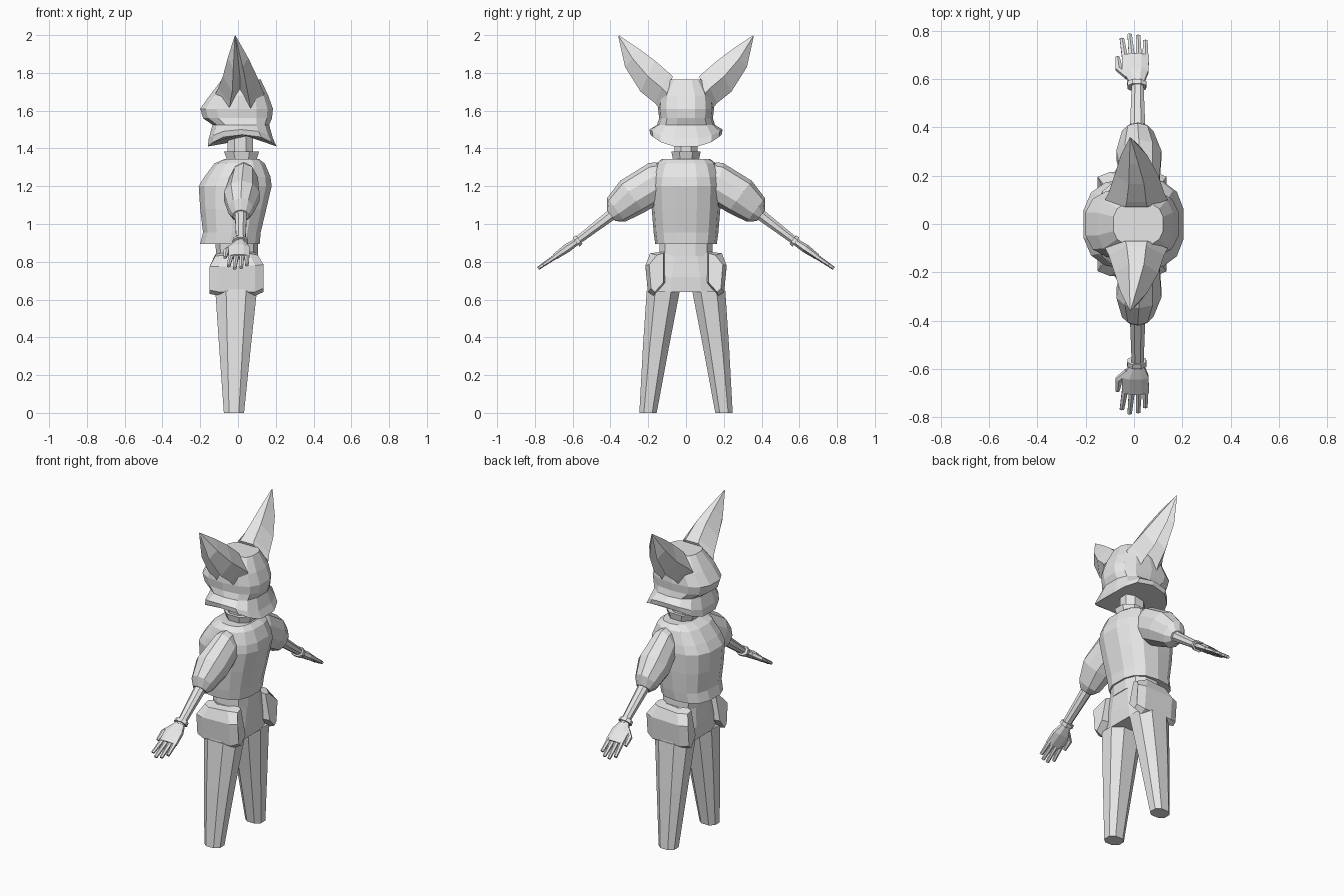
import bpy, bmesh, math
from mathutils import Vector

grey = bpy.data.materials.new("plain_grey")
grey.diffuse_color = (0.8, 0.8, 0.8, 1)

X = Vector((1, 0, 0))
Y = Vector((0, 1, 0))


def section(center, u, v, a, b, n=10, p=2.0, dip=0.0):
    """Rounded ring with flat faces on its axes; dip lowers the u ends and lifts the v ends."""
    k = math.cos(math.pi / n) ** (2 / p)
    ring = []
    for i in range(n):
        t = 2 * math.pi * (i + 0.5) / n
        c, s = math.cos(t), math.sin(t)
        cu = math.copysign(abs(c) ** (2 / p), c) / k
        sv = math.copysign(abs(s) ** (2 / p), s) / k
        q = Vector(center) + u * (a * cu) + v * (b * sv)
        q.z -= dip * math.cos(2 * t)
        ring.append(q)
    return ring


def loft(name, rings, mirror=False):
    """Skin a list of equal rings, cap both ends, and mirror to the other side if asked."""
    bm = bmesh.new()
    rows = [[bm.verts.new(q) for q in r] for r in rings]
    n = len(rows[0])
    for r0, r1 in zip(rows, rows[1:]):
        for i in range(n):
            j = (i + 1) % n
            bm.faces.new((r0[i], r0[j], r1[j], r1[i]))
    bm.faces.new(rows[0][::-1])
    bm.faces.new(rows[-1])
    bmesh.ops.recalc_face_normals(bm, faces=bm.faces)
    mesh = bpy.data.meshes.new(name)
    bm.to_mesh(mesh)
    bm.free()
    mesh.materials.append(grey)
    ob = bpy.data.objects.new(name, mesh)
    bpy.context.collection.objects.link(ob)
    if mirror:
        m = ob.modifiers.new("mirror", 'MIRROR')
        m.use_axis = (False, True, False)
        m.use_mirror_merge = False
    return ob


def stack(name, levels, n=12, p=2.4):
    """Upright body: levels of (z, x_min, x_max, half_width_y, dip)."""
    return loft(name, [section(((x0 + x1) / 2, 0, z), X, Y, (x1 - x0) / 2, hy, n, p, d)
                       for z, x0, x1, hy, d in levels])


def limb(name, stations, n=8, p=2.2):
    """Arm piece: stations of (x, y, z, half_width_x, half_thickness) along the arm."""
    up = Vector((0, 0.6, 0.8))
    return loft(name, [section((x, y, z), X, up, a, b, n, p)
                       for x, y, z, a, b in stations], True)


# Head with a flared lower rim
stack("head", [(1.44, -0.16, 0.205, 0.185, 0.033), (1.475, -0.155, 0.185, 0.19, 0.025),
               (1.525, -0.135, 0.165, 0.15, 0.0), (1.56, -0.185, 0.18, 0.14, 0.0),
               (1.61, -0.2, 0.185, 0.145, 0.0), (1.68, -0.15, 0.16, 0.14, 0.0),
               (1.765, -0.085, 0.12, 0.088, 0.0)], 14, 2.7)

# Ears: six-sided shells, hollow on the outer side
ear = []
for x, yi, zi, yo, zo, hx in [(0.01, 0.07, 1.78, 0.13, 1.60, 0.13),
                              (0.01, 0.09, 1.80, 0.165, 1.64, 0.115),
                              (0.01, 0.165, 1.865, 0.24, 1.70, 0.09),
                              (0.0, 0.245, 1.925, 0.322, 1.83, 0.055),
                              (-0.015, 0.355, 1.998, 0.358, 1.992, 0.003)]:
    a, b = Vector((x, yi, zi)), Vector((x, yo, zo))
    ear.append([a + (b - a) * t + X * (hx * s) for t, s in
                ((0, 0.35), (0, -0.35), (0.5, -1), (1, -0.45), (0.5, 0), (1, 0.45), (0.5, 1))])
loft("ear", ear, True)

# Neck and collar
stack("neck", [(1.32, -0.055, 0.08, 0.06, 0), (1.5, -0.055, 0.08, 0.06, 0)], 8, 2.2)
stack("collar", [(1.32, -0.06, 0.1, 0.07, 0), (1.345, -0.06, 0.1, 0.07, 0),
                 (1.385, -0.075, 0.112, 0.078, 0)], 8, 2.2)

# Jacket
stack("jacket", [(0.895, -0.2, 0.115, 0.16, 0), (0.955, -0.185, 0.12, 0.168, 0),
                 (1.08, -0.2, 0.15, 0.178, 0), (1.2, -0.208, 0.178, 0.183, 0),
                 (1.25, -0.178, 0.172, 0.175, 0), (1.32, -0.125, 0.142, 0.155, 0),
                 (1.345, -0.07, 0.11, 0.125, 0)], 14, 2.6)

# Puffed sleeve, forearm and wrist band
up, side = Vector((0, 0.25, 0.97)), X
loft("sleeve", [section((0.03, 0.13, 1.225), X, up, 0.065, 0.1, 10),
                section((0.03, 0.17, 1.215), X, up, 0.075, 0.105, 10),
                section((0.02, 0.285, 1.145), X, Vector((0, 0.6, 0.8)), 0.093, 0.1, 10),
                section((0.015, 0.37, 1.075), X, Vector((0, 0.6, 0.8)), 0.065, 0.075, 10),
                section((0.015, 0.397, 1.045), X, Vector((0, 0.6, 0.8)), 0.042, 0.035, 10)], True)
limb("forearm", [(0.015, 0.38, 1.06, 0.032, 0.03), (0.015, 0.59, 0.9, 0.024, 0.02)])
limb("wrist_band", [(0.012, 0.565, 0.917, 0.038, 0.028), (0.012, 0.582, 0.904, 0.04, 0.03)])

# Hand
limb("palm", [(0.012, 0.578, 0.907, 0.026, 0.018), (0.005, 0.63, 0.872, 0.055, 0.023),
              (0.006, 0.695, 0.826, 0.056, 0.016)])
for i, (xb, xt, yt) in enumerate([(-0.036, -0.05, 0.765), (-0.008, -0.018, 0.783),
                                  (0.02, 0.017, 0.778), (0.047, 0.047, 0.757)]):
    limb("finger_%d" % (i + 1), [(xb, 0.68, 0.835, 0.013, 0.012),
                                 (xt, yt, 0.835 - (yt - 0.68) * 0.68, 0.009, 0.008)], 6)
limb("thumb", [(-0.02, 0.605, 0.888, 0.016, 0.014), (-0.062, 0.64, 0.858, 0.015, 0.013),
               (-0.068, 0.69, 0.822, 0.008, 0.008)], 6)

# Belt and hips
stack("belt", [(0.83, -0.115, 0.105, 0.142, 0), (0.9, -0.12, 0.105, 0.14, 0)], 12, 2.6)
stack("hips", [(0.64, -0.12, 0.1, 0.205, 0), (0.72, -0.125, 0.105, 0.195, 0),
               (0.85, -0.108, 0.1, 0.145, 0)], 12, 2.8)

# Trouser legs
loft("leg", [section(((x0 + x1) / 2, (y0 + y1) / 2, z), X, Y, (x1 - x0) / 2, (y1 - y0) / 2, 8, 2.4)
             for z, x0, x1, y0, y1 in [(0, -0.075, 0.032, 0.155, 0.247),
                                       (0.35, -0.1, 0.068, 0.09, 0.228),
                                       (0.645, -0.12, 0.1, 0.033, 0.208)]], True)

# Hip pouches: tapered side profile from front edge to back edge
loft("hip_pouch", [[Vector((x + (0.03 if x < 0 else -0.03) * (z > 0.8), y, z)) for y, z in prof]
                   for x, prof in [
    (-0.15, [(0.12, 0.84), (0.155, 0.83), (0.195, 0.775), (0.185, 0.65), (0.165, 0.63), (0.12, 0.69)]),
    (-0.10, [(0.11, 0.85), (0.19, 0.835), (0.215, 0.775), (0.202, 0.64), (0.17, 0.62), (0.11, 0.69)]),
    (0.09, [(0.11, 0.855), (0.19, 0.845), (0.215, 0.78), (0.202, 0.64), (0.17, 0.62), (0.11, 0.69)]),
    (0.135, [(0.12, 0.845), (0.155, 0.835), (0.195, 0.785), (0.185, 0.66), (0.165, 0.64), (0.12, 0.69)])]],
     True)
